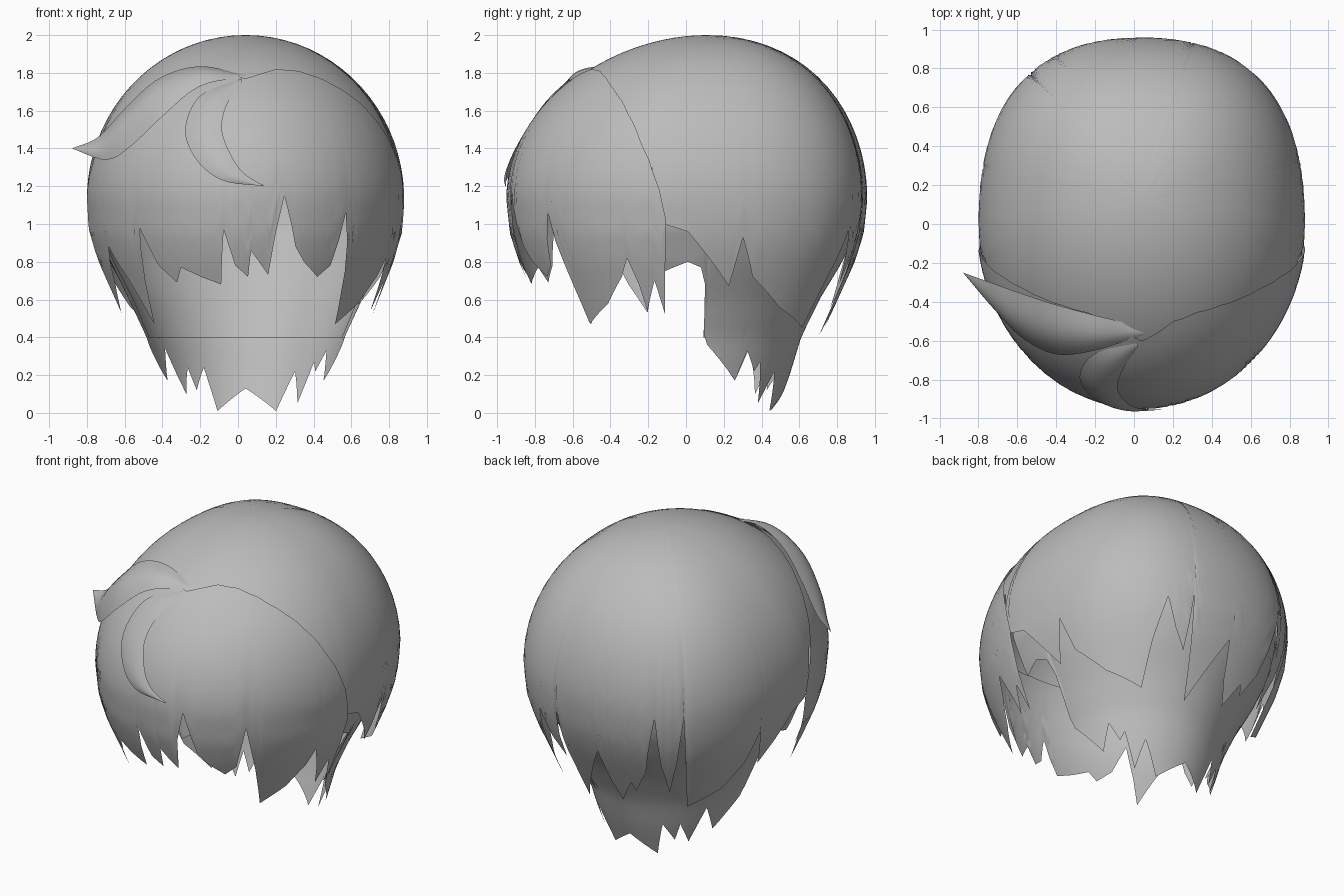
import bpy, bmesh
from math import sin, cos, acos, pi, radians, sqrt
from mathutils import Vector

cube = bpy.data.objects.get("Cube")
if cube:
    bpy.data.objects.remove(cube)

mat = bpy.data.materials.new("hair_grey")
mat.use_nodes = True
GREY = (0.5, 0.5, 0.5, 1)
mat.diffuse_color = GREY
mat.node_tree.nodes["Principled BSDF"].inputs["Base Color"].default_value = GREY

CENTRE = Vector((0.04, 0.01, 1.13))
RX, RY, RZ = 0.84, 0.95, 0.87
FRINGE_LEAN = 0.075
# girth below the widest level, as (height, factor)
OUTER = [(0.4, 0.74), (0.5, 0.79), (0.65, 0.86), (0.8, 0.93), (0.95, 0.98), (1.13, 1)]
NECK = [(0, 0.5), (0.2, 0.58), (0.4, 0.645), (0.6, 0.75), (0.8, 0.88), (0.97, 0.965), (1.13, 1)]


def lerp_table(table, x):
    if x <= table[0][0]:
        return table[0][1]
    for (x0, y0), (x1, y1) in zip(table, table[1:]):
        if x <= x1:
            return y0 + (y1 - y0) * (x - x0) / (x1 - x0)
    return table[-1][1]


def girth(z, profile):
    if z >= CENTRE.z:
        return sqrt(max(0, 1 - ((z - CENTRE.z) / RZ) ** 2))
    return lerp_table(profile, z)


def lean_shift(z, lean):
    return lean * max(0, (z - CENTRE.z) / RZ) ** 2


def to_sweep(z):
    k = (z - CENTRE.z) / RZ
    return acos(min(1, k)) if k > 0 else pi / 2 - k


def from_sweep(u):
    return CENTRE.z + RZ * (cos(u) if u < pi / 2 else pi / 2 - u)


def finish(name, bm):
    bmesh.ops.remove_doubles(bm, verts=bm.verts, dist=0.0005)
    bmesh.ops.recalc_face_normals(bm, faces=bm.faces)
    mesh = bpy.data.meshes.new(name)
    bm.to_mesh(mesh)
    bm.free()
    mesh.materials.append(mat)
    obj = bpy.data.objects.new(name, mesh)
    bpy.context.collection.objects.link(obj)
    bpy.ops.object.select_all(action='DESELECT')
    obj.select_set(True)
    bpy.context.view_layer.objects.active = obj
    bpy.ops.object.shade_smooth_by_angle(angle=radians(50))


def skin(bm, rows):
    grid = [[bm.verts.new(p) for p in row] for row in rows]
    for a, b in zip(grid, grid[1:]):
        for i in range(len(a) - 1):
            bm.faces.new((a[i], a[i + 1], b[i + 1], b[i]))


def shell(name, top, bottom, profile, scale=1.0, lean=0.0, fullness=0.0):
    """Head-shaped sheet between two edges given as (angle, height).
    lean shifts the top backwards, fullness squares off the back corners."""
    first, last = bottom[0][0], bottom[-1][0]
    steps = int((last - first) / 2)
    angles = {first + (last - first) * i / steps for i in range(steps + 1)}
    angles = sorted(angles | {a for a, z in bottom})
    columns = []
    for a in angles:
        u0, u1 = to_sweep(lerp_table(top, a)), to_sweep(lerp_table(bottom, a))
        c, s = cos(radians(a)), sin(radians(a))
        corner = 1 + fullness * (2 * max(0, s) * c) ** 2
        column = []
        for j in range(23):
            z = from_sweep(u0 + (u1 - u0) * j / 22)
            g = girth(z, profile) * scale * corner
            column.append((CENTRE.x + RX * g * c, CENTRE.y + RY * g * s + lean_shift(z, lean), z))
        columns.append(column)
    bm = bmesh.new()
    skin(bm, columns)
    finish(name, bm)


def smooth_path(points, count=24):
    """Catmull-Rom path through the points."""
    pts = [Vector(p) for p in points]
    pts = [2 * pts[0] - pts[1]] + pts + [2 * pts[-1] - pts[-2]]
    out = []
    for k in range(count + 1):
        s = k / count * (len(pts) - 3)
        i = min(int(s), len(pts) - 4)
        t = s - i
        a, b, c, d = pts[i:i + 4]
        out.append(0.5 * (2 * b + (c - a) * t + (2 * a - 5 * b + 4 * c - d) * t ** 2
                          + (3 * b - a - 3 * c + d) * t ** 3))
    return out


def lock(name, edge_a, edge_b, bulge):
    """Closed pointed lock between two edges, puffed away from the head."""
    bm = bmesh.new()
    for lift in (bulge, -0.02):
        rows = []
        for p, q in zip(smooth_path(edge_a), smooth_path(edge_b)):
            out = ((p + q) / 2 - CENTRE).normalized()
            width = (p - q).length
            rows.append([p.lerp(q, i / 8) + out * lift * width * sin(pi * i / 8) for i in range(9)])
        skin(bm, rows)
    finish(name, bm)


# Crown: whole skull cap, short under the fringe, jagged behind
side = [(-12, 1.3), (-8, 1.0), (0, 0.96), (15, 0.67), (18, 0.93), (23, 0.72), (36, 0.56), (52, 0.45)]
back = [(56, 0.72), (61, 0.97), (65, 0.8), (70, 0.68), (71, 0.84), (72, 1.02), (73, 0.75), (75, 0.41),
        (84, 0.62), (92, 0.82), (95, 0.6), (99, 0.46), (106, 0.62), (108, 0.56), (114, 0.72), (119, 1.13),
        (121, 0.78), (124, 0.57), (127, 0.78), (130, 1.13), (131, 0.75)]
crown_edge = ([(-90, 1.35)] + side + back
              + [(184 - a if a > 30 else 180 - a, z) for a, z in reversed(side)] + [(270, 1.35)])
shell("crown_hair", [(-90, 2.0), (270, 2.0)], crown_edge, OUTER, lean=0.1, fullness=0.06)

# Neck hair: tapering under-layer with pointed ends
neck_edge = [(-9, 0.75), (0, 0.8), (5, 0.77), (7, 0.68), (8, 0.42), (10, 0.36), (28, 0.17), (33, 0.33),
             (40, 0.22), (43, 0.27), (50, 0.05), (57, 0.22), (67, 0.01), (90, 0.13), (111, 0.01),
             (117, 0.24), (125, 0.12), (129, 0.24), (135, 0.1), (146, 0.34), (152, 0.17),
             (170, 0.36), (172, 0.42), (173, 0.68), (175, 0.77), (180, 0.8), (189, 0.75)]
shell("neck_hair", [(-9, 1.3), (189, 1.3)], neck_edge, NECK, 0.978)

# Inner lining of the neck, cut level
shell("neck_lining", [(8, 1.28), (172, 1.28)], [(8, 0.4), (172, 0.4)], NECK, 0.955)

# Fringe: sheet from the parting down to pointed locks
half_seam = [(-90, 1.77), (-82, 1.795), (-72, 1.82), (-58, 1.81), (-46, 1.77), (-36, 1.71), (-28, 1.64),
             (-20, 1.52), (-13, 1.34), (-9, 1.18), (-7, 1.02)]
seam = [(-180 - a, z) for a, z in reversed(half_seam)] + half_seam[1:]
fringe_edge = [(-173, 0.97), (-171, 0.86), (-164, 0.53), (-158, 0.68), (-153, 0.88), (-145, 0.7),
               (-137, 0.47), (-135, 0.7), (-132, 0.98), (-126, 0.78), (-119, 0.69), (-116, 0.77),
               (-108, 0.72), (-100, 0.68), (-98, 0.97), (-94, 0.78), (-89, 0.72), (-88, 0.86),
               (-81, 0.73), (-79, 0.95), (-76, 1.15), (-71, 0.88), (-67, 0.8), (-60, 0.72), (-55, 0.78),
               (-51, 1.06), (-47, 0.75), (-44, 0.47), (-32, 0.58), (-24, 0.72), (-21, 0.82),
               (-18, 0.68), (-16, 0.54), (-12, 0.7), (-9, 0.52), (-8, 0.75), (-7, 0.95)]
shell("fringe", seam, fringe_edge, OUTER, 1.012, lean=FRINGE_LEAN)

# Swept lock lifting off to the right of the parting
lock("swept_lock",
     [(0.05, -0.53, 1.785), (-0.2, -0.47, 1.835), (-0.42, -0.41, 1.77), (-0.6, -0.35, 1.61),
      (-0.74, -0.3, 1.46), (-0.88, -0.25, 1.4)],
     [(0.05, -0.57, 1.78), (-0.2, -0.65, 1.73), (-0.4, -0.67, 1.57), (-0.57, -0.59, 1.41),
      (-0.7, -0.46, 1.34), (-0.88, -0.25, 1.4)], 0.14)


def on_head(points, scale):
    out = []
    for x, z in points:
        k = 1 - ((x - CENTRE.x) / RX) ** 2 - ((z - CENTRE.z) / RZ) ** 2
        out.append((x, CENTRE.y - RY * sqrt(k) * scale + lean_shift(z, FRINGE_LEAN), z))
    return out


# Crescent curl lying on the fringe
lock("crescent_lock",
     on_head([(0.02, 1.77), (-0.2, 1.68), (-0.28, 1.5), (-0.22, 1.34), (-0.08, 1.23), (0.14, 1.2)], 1.03),
     on_head([(0.02, 1.75), (-0.06, 1.63), (-0.085, 1.5), (-0.04, 1.37), (0.03, 1.27), (0.14, 1.2)], 1.025),
     0.1)
